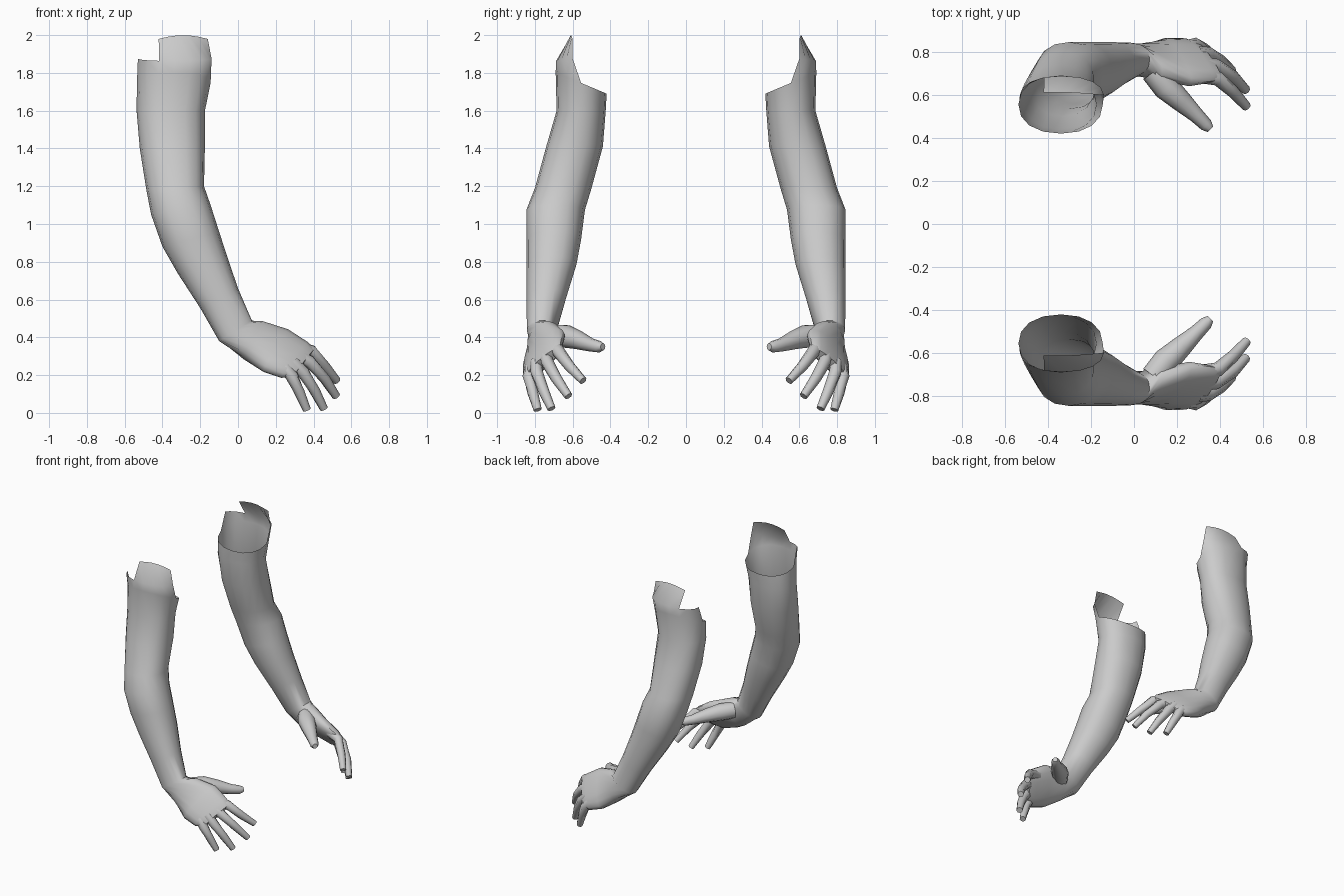
import bpy, math
from mathutils import Vector as V

if "Cube" in bpy.data.objects:
    bpy.data.objects.remove(bpy.data.objects["Cube"])

N = 16
skin = bpy.data.materials.new("plain grey")
skin.diffuse_color = (0.6, 0.6, 0.6, 1)
skin.use_nodes = True
skin.node_tree.nodes["Principled BSDF"].inputs["Base Color"].default_value = skin.diffuse_color


def spow(v, p):
    return math.copysign(abs(v) ** p, v)


def ring(c, a, b, n=N, p=0.9):
    """Rounded section around c with half axes a and b."""
    out = []
    for k in range(n):
        t = 2 * math.pi * k / n
        out.append(V(c) + V(a) * spow(math.cos(t), p) + V(b) * spow(math.sin(t), p))
    return out


def loft(rings, cap=True):
    n = len(rings[0])
    verts = [v for r in rings for v in r]
    faces = []
    for i in range(len(rings) - 1):
        for k in range(n):
            m = (k + 1) % n
            faces.append((i * n + k, (i + 1) * n + k, (i + 1) * n + m, i * n + m))
    if cap:
        last = (len(rings) - 1) * n
        faces.append(tuple(last + k for k in reversed(range(n))))
    return verts, faces


def make(name, verts, faces):
    """Mesh object mirrored to the other side of the body."""
    me = bpy.data.meshes.new(name)
    me.from_pydata([tuple(v) for v in verts], [], faces)
    me.materials.append(skin)
    ob = bpy.data.objects.new(name, me)
    bpy.context.collection.objects.link(ob)
    bpy.ops.object.select_all(action='DESELECT')
    ob.select_set(True)
    bpy.context.view_layer.objects.active = ob
    bpy.ops.object.shade_smooth_by_angle(angle=math.radians(50))
    mod = ob.modifiers.new("other_side", 'MIRROR')
    mod.use_axis = (False, True, False)
    mod.use_mirror_merge = False
    return ob


def digit(name, pts, radii, n=8):
    pts = [V(p) for p in pts]
    rings = []
    for i, p in enumerate(pts):
        d = pts[min(i + 1, len(pts) - 1)] - pts[max(i - 1, 0)]
        q = d.to_track_quat('-Z', 'Y')
        r = radii[i]
        rings.append(ring(p, q @ V((r, 0, 0)), q @ V((0, r, 0)), n, 1))
    make(name, *loft(rings))


# arm sections: left x, z / right x, z / outer y, inner y
arm = [
    (-.535, 1.70, -.145, 1.70, -.69, -.42),
    (-.537, 1.60, -.175, 1.60, -.685, -.425),
    (-.52, 1.40, -.175, 1.42, -.74, -.44),
    (-.485, 1.18, -.18, 1.20, -.80, -.50),
    (-.46, 1.05, -.145, 1.10, -.845, -.535),
    (-.40, .88, -.10, .96, -.845, -.555),
    (-.32, .74, -.058, .83, -.845, -.58),
    (-.20, .555, .0, .66, -.845, -.635),
    (-.10, .38, .073, .49, -.842, -.685),
]
rings = []
for lx, lz, rx, rz, y0, y1 in arm:
    rings.append(ring(((lx + rx) / 2, (y0 + y1) / 2, (lz + rz) / 2),
                      ((rx - lx) / 2, 0, (rz - lz) / 2), (0, (y1 - y0) / 2, 0)))
# sloping shoulder rim, higher on the outer side
for v in rings[0]:
    v.z = 1.69 + (-.42 - v.y) * .42

# palm sections: centre, half width, half thickness
palm = [
    ((.08, -.75, .385), (.05, .055, .09), (-.01, .07, -.04)),
    ((.20, -.752, .33), (.065, .10, .105), (-.012, .045, -.035)),
    ((.30, -.76, .28), (.07, .095, .088), (-.012, .034, -.03)),
    ((.35, -.755, .265), (.055, .08, .07), (-.008, .02, -.018)),
]
rings += [ring(*s) for s in palm]
verts, faces = loft(rings)

# torn shoulder flap standing on the outer half of the rim
mid, top = {}, {}
for k in range(8, 17):
    t = 2 * math.pi * k / N
    c, s = math.cos(t), math.sin(t)
    mid[k] = len(verts)
    x = -.335 + .195 * spow(c, .9)
    verts.append(V((x, -.60 + .088 * s, 1.875 + .012 * s)))
    if k >= 11:
        top[k] = len(verts)
        verts.append(V((-.42 + .26 * (k - 11) / 5, -.60 + .012 * s,
                        1.98 + .02 * math.sin(math.pi * (k - 11) / 5))))
for k in range(8, 16):
    faces.append((mid[k], k, (k + 1) % N, mid[k + 1]))
    if k >= 11:
        faces.append((top[k], mid[k], mid[k + 1], top[k + 1]))
make("arm_and_palm", verts, faces)

# fingers: inside the palm, knuckle, middle, tip
fingers = {
    "little_finger": ((.25, -.82, .24), (.285, -.832, .195), (.325, -.812, .11), (.365, -.785, .016)),
    "ring_finger": ((.29, -.79, .27), (.345, -.79, .215), (.405, -.755, .12), (.455, -.712, .022)),
    "middle_finger": ((.31, -.74, .31), (.38, -.735, .27), (.46, -.685, .18), (.52, -.622, .088)),
    "index_finger": ((.31, -.69, .35), (.39, -.675, .325), (.46, -.615, .245), (.523, -.545, .17)),
}
for name, pts in fingers.items():
    digit(name, pts, (.036, .034, .029, .022))

# thumb
digit("thumb", ((.09, -.71, .41), (.15, -.635, .405), (.22, -.57, .385),
                (.29, -.505, .36), (.335, -.46, .35), (.355, -.44, .35)),
      (.06, .062, .05, .036, .031, .018), 10)
